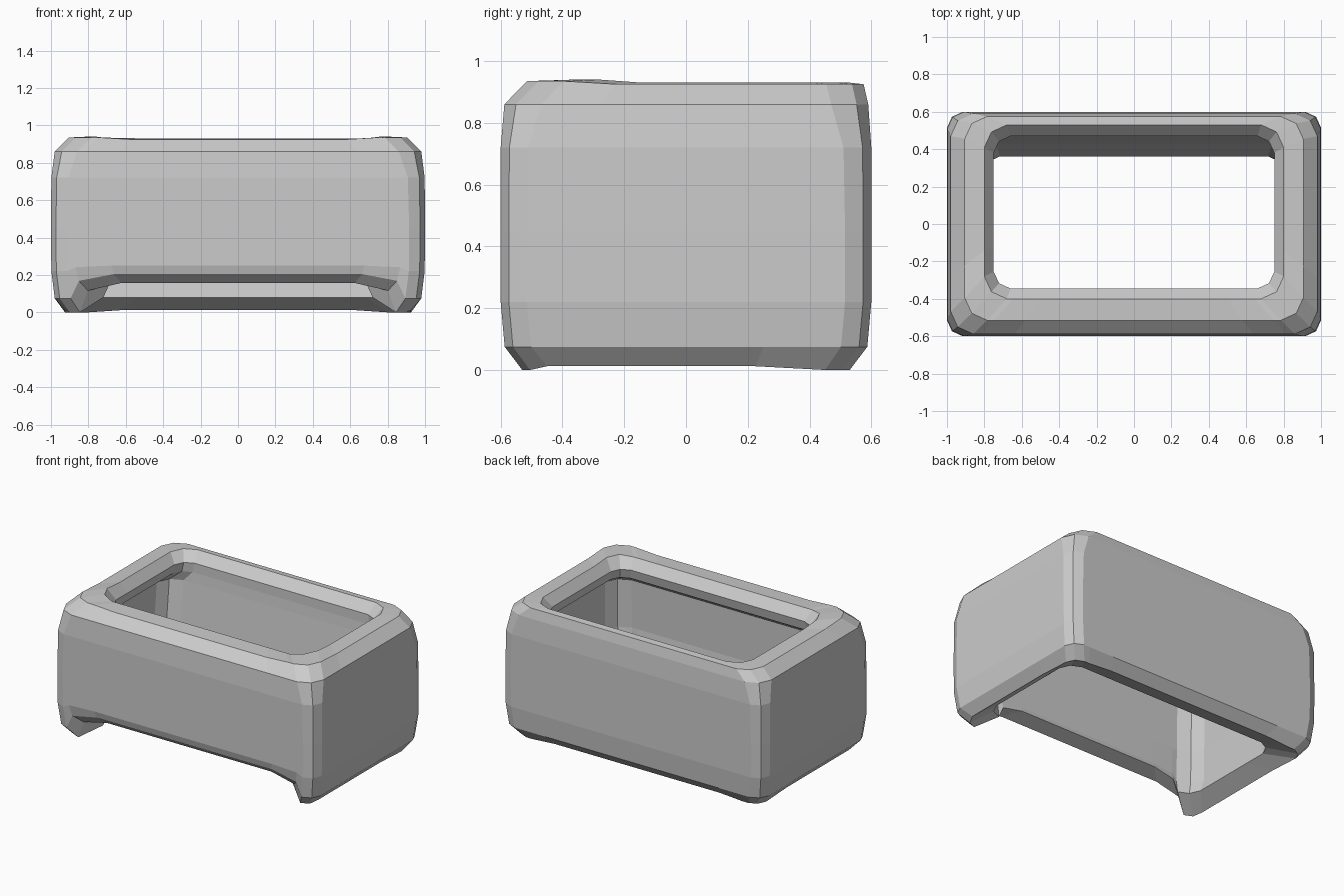
import bpy, bmesh, math

if "Cube" in bpy.data.objects:
    bpy.data.objects.remove(bpy.data.objects["Cube"])

FRONT_STEPS = (-0.95, -0.74, 0.74, 0.95)
SIDE_STEPS = (-0.6, 0.5)


def ring(hx, yf, yb, r, z, arch=0.0):
    """Rounded rectangle loop; arch lifts the middle of the front side."""
    pts = []

    def corner(cx, cy, start):
        for k in range(3):
            a = math.radians(start + 45 * k)
            rr = r if k != 1 else r * 0.97
            pts.append((cx + rr * math.cos(a), cy + rr * math.sin(a), z))

    x, f, b = hx - r, yf + r, yb - r
    mid, half = (f + b) / 2, (b - f) / 2
    corner(-x, f, 180)
    for t in FRONT_STEPS:
        lift = arch if abs(t) < 0.8 else arch * 0.72
        pts.append((x * t, yf, z + lift))
    corner(x, f, 270)
    pts.extend((hx, mid + half * t, z) for t in SIDE_STEPS)
    corner(x, b, 0)
    pts.extend((x * t, yb, z) for t in reversed(FRONT_STEPS))
    corner(-x, b, 90)
    pts.extend((-hx, mid + half * t, z) for t in reversed(SIDE_STEPS))
    return pts


# Wall cross-section: up the outside, over the rim, down the inside
# half width, front y, back y, corner radius, z, front arch lift
SECTION = [
    (0.925, -0.53, 0.53, 0.08, 0.012, 0.145),
    (0.98, -0.587, 0.587, 0.085, 0.075, 0.13),
    (0.998, -0.60, 0.60, 0.085, 0.22, 0.03),
    (1.0, -0.60, 0.60, 0.085, 0.45, 0),
    (0.998, -0.60, 0.60, 0.09, 0.72, 0),
    (0.98, -0.588, 0.59, 0.12, 0.86, 0),
    (0.905, -0.515, 0.575, 0.12, 0.925, 0),
    (0.80, -0.40, 0.53, 0.12, 0.93, 0),
    (0.75, -0.345, 0.47, 0.09, 0.865, 0),
    (0.765, -0.36, 0.47, 0.09, 0.80, 0),
    (0.86, -0.465, 0.465, 0.12, 0.73, 0),
    (0.86, -0.47, 0.43, 0.12, 0.40, 0),
    (0.84, -0.45, 0.375, 0.12, 0.16, 0.06),
    (0.82, -0.44, 0.36, 0.10, 0.08, 0.11),
]

bm = bmesh.new()
loops = [[bm.verts.new(p) for p in ring(*s)] for s in SECTION]
n = len(loops[0])
for i, low in enumerate(loops):
    high = loops[(i + 1) % len(loops)]
    for j in range(n):
        k = (j + 1) % n
        bm.faces.new((low[j], low[k], high[k], high[j]))

# Small foot points and slightly raised rim corners
for v in bm.verts:
    x, y, z = v.co
    if z < 0.02 and abs(x) > 0.7 and (y > 0.4 or y < -0.5):
        v.co.z = 0.0
    if z > 0.925 and abs(x) > 0.7 and y < -0.25:
        v.co.z += 0.01

bmesh.ops.recalc_face_normals(bm, faces=bm.faces)
mesh = bpy.data.meshes.new("open_box_shell")
bm.to_mesh(mesh)
bm.free()
shell = bpy.data.objects.new("open_box_shell", mesh)
bpy.context.collection.objects.link(shell)
